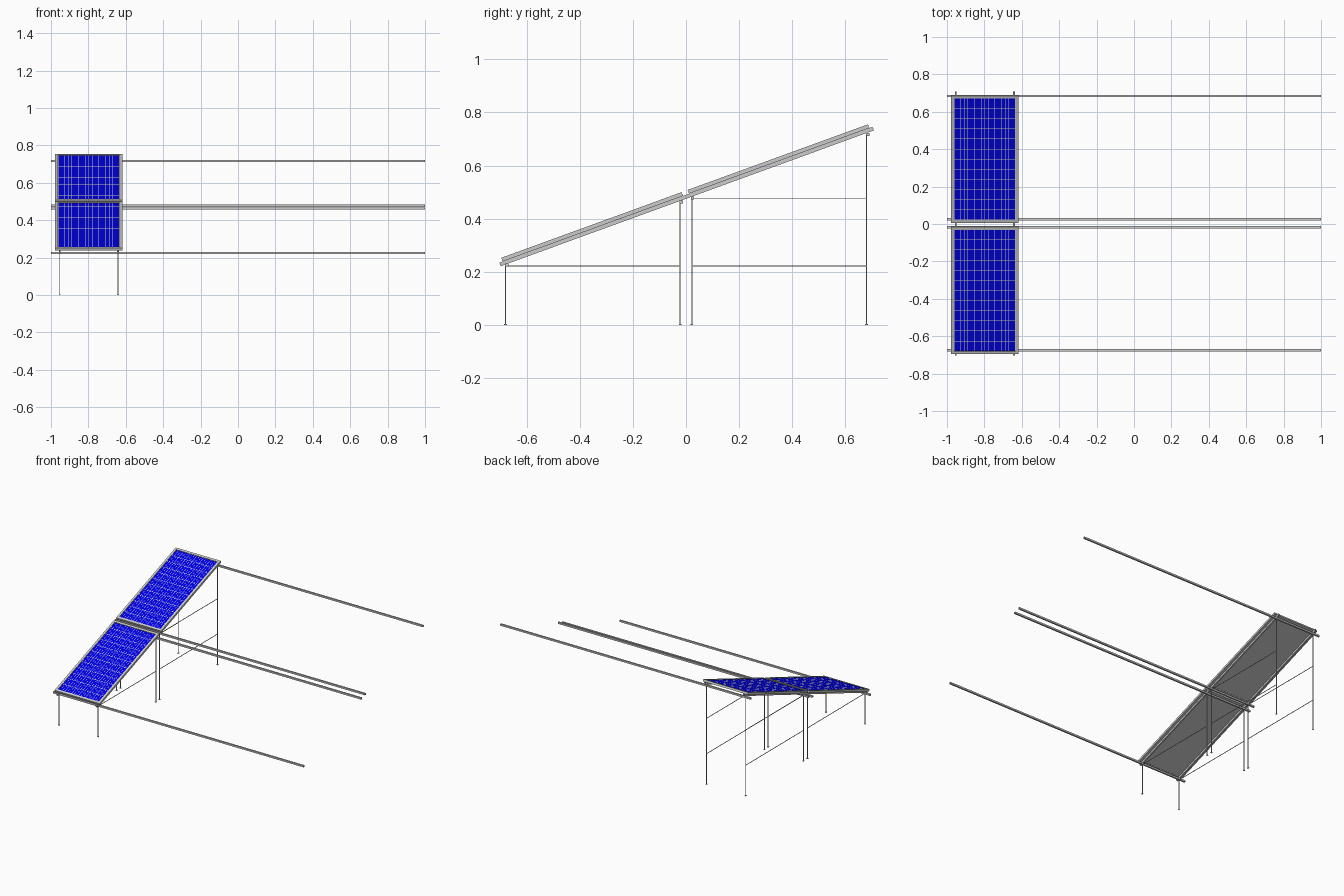
import bpy, bmesh, math
from mathutils import Matrix, Vector

if "Cube" in bpy.data.objects:
    bpy.data.objects.remove(bpy.data.objects["Cube"])


def material(name, rgb):
    m = bpy.data.materials.new(name)
    m.diffuse_color = (*rgb, 1)
    m.use_nodes = True
    m.node_tree.nodes["Principled BSDF"].inputs["Base Color"].default_value = m.diffuse_color
    return m


grey = material("aluminium grey", (0.6, 0.6, 0.6))
blue = material("cell blue", (0.0, 0.0, 0.8))
pale = material("pale grid line", (0.88, 0.88, 0.72))

# Sloped plane: local x = world x, local y = up the slope, local z = normal
SLOPE = Matrix.Translation((0, 0, 0.49)) @ Matrix.Rotation(math.radians(20), 4, 'X')
FLAT = Matrix.Identity(4)


def add_box(bm, lo, hi):
    lo, hi = Vector(lo), Vector(hi)
    size = Matrix.Diagonal((*(hi - lo), 1))
    bmesh.ops.create_cube(bm, size=1, matrix=Matrix.Translation((lo + hi) / 2) @ size)


def finish(name, bm, mat, frame=FLAT):
    me = bpy.data.meshes.new(name)
    bm.to_mesh(me)
    bm.free()
    me.materials.append(mat)
    ob = bpy.data.objects.new(name, me)
    ob.matrix_world = frame
    bpy.context.collection.objects.link(ob)
    return ob


def boxes(name, parts, mat, frame=FLAT):
    bm = bmesh.new()
    for lo, hi in parts:
        add_box(bm, lo, hi)
    return finish(name, bm, mat, frame)


X0, X1 = -0.978, -0.618      # panel sides
RIM = 0.016                  # frame bar width
SIDES = (("left", -0.953), ("right", -0.641))

# Solar panels: frame, back sheet and cells
for label, s0, s1 in (("lower", -0.735, -0.012), ("upper", 0.012, 0.735)):
    top = 0.015
    boxes(label + "_panel_frame", [
        ((X0, s0, 0), (X0 + RIM, s1, top)),
        ((X1 - RIM, s0, 0), (X1, s1, top)),
        ((X0 + RIM, s0, 0), (X1 - RIM, s0 + RIM, top)),
        ((X0 + RIM, s1 - RIM, 0), (X1 - RIM, s1, top))], grey, SLOPE)
    a, b, c, d = X0 + RIM, X1 - RIM, s0 + RIM, s1 - RIM
    boxes(label + "_back_sheet", [((a, c, 0.001), (b, d, 0.006))], grey, SLOPE)
    boxes(label + "_grid_sheet", [((a, c, 0.006), (b, d, 0.0118))], pale, SLOPE)

    # Six by twelve cells, each split in three by two thin busbars
    bm = bmesh.new()
    cols, rows, strips, gap, bus = 6, 12, 3, 0.0026, 0.0015
    w, h = (b - a) / cols, (d - c) / rows
    sw = (w - gap) / strips
    for i in range(cols):
        for j in range(rows):
            for k in range(strips):
                x = a + i * w + gap / 2 + k * sw
                xa = x + (bus / 2 if k else 0)
                xb = x + sw - (bus / 2 if k < strips - 1 else 0)
                ya, yb = c + j * h + gap / 2, c + (j + 1) * h - gap / 2
                z = 0.0126
                bm.faces.new([bm.verts.new(p) for p in
                              ((xa, ya, z), (xb, ya, z), (xb, yb, z), (xa, yb, z))])
    finish(label + "_cells", bm, blue, SLOPE)

# Sloped rafters under the panels
for side, x in SIDES:
    boxes(side + "_rafter", [((x - 0.005, -0.748, -0.014), (x + 0.005, 0.748, 0))],
          grey, SLOPE)

# Long horizontal purlins
for name, y, z in (("front", -0.675, 0.225), ("front_middle", -0.018, 0.463),
                   ("back_middle", 0.025, 0.478), ("back", 0.685, 0.717)):
    r = 0.006
    boxes(name + "_purlin", [((-1, y - r, z - r), (1, y + r, z + r))], grey)

# Posts with foot plates and thin horizontal braces on both sides
POSTS = (("front", -0.68, 0.224), ("front_middle", -0.022, 0.463),
         ("back_middle", 0.022, 0.478), ("back", 0.68, 0.717))
BRACES = (("front", -0.68, -0.022, 0.222), ("back_low", 0.022, 0.68, 0.222),
          ("back_high", 0.022, 0.68, 0.477))
for side, x in SIDES:
    for name, y, z in POSTS:
        r, f = 0.0022, 0.005
        boxes(f"{side}_{name}_post", [
            ((x - r, y - r, 0), (x + r, y + r, z)),
            ((x - f, y - f, 0), (x + f, y + f, 0.004))], grey)
    for name, y0, y1, z in BRACES:
        r = 0.0016
        boxes(f"{side}_{name}_brace", [((x - r, y0, z - r), (x + r, y1, z + r))], grey)
